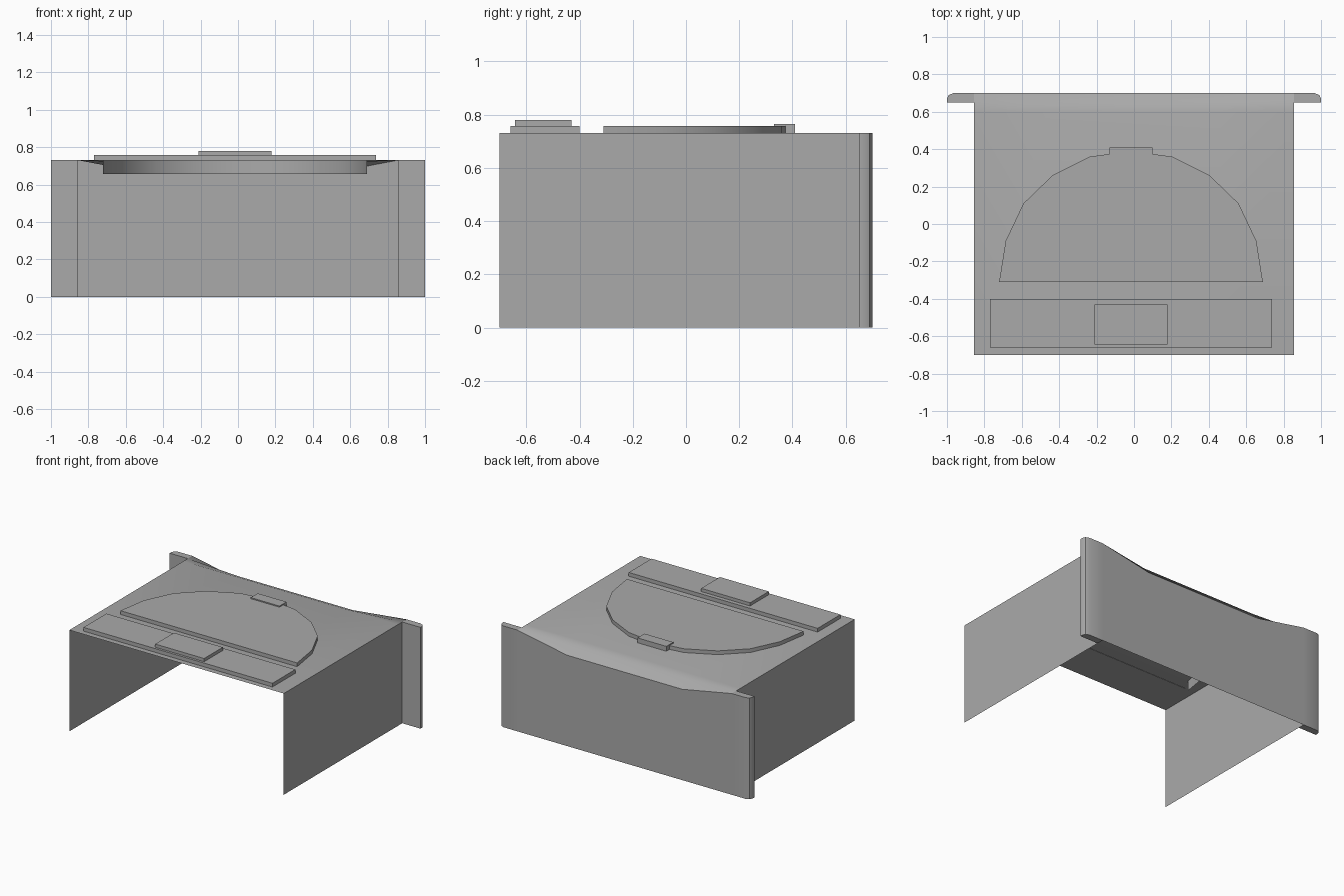
import bpy, bmesh
from math import radians

cube = bpy.data.objects.get("Cube")
if cube:
    bpy.data.objects.remove(cube)

grey = bpy.data.materials.new("plain_grey")
grey.use_nodes = True
colour = (0.4, 0.4, 0.4, 1)
grey.diffuse_color = colour
grey.node_tree.nodes["Principled BSDF"].inputs["Base Color"].default_value = colour

HALF, FRONT, BACK, TOP = 0.855, -0.70, 0.70, 0.73
RAISED = 0.757


def finish(name, bm, angle=30):
    mesh = bpy.data.meshes.new(name)
    bm.to_mesh(mesh)
    bm.free()
    obj = bpy.data.objects.new(name, mesh)
    bpy.context.collection.objects.link(obj)
    mesh.materials.append(grey)
    bpy.ops.object.select_all(action='DESELECT')
    obj.select_set(True)
    bpy.context.view_layer.objects.active = obj
    bpy.ops.object.shade_smooth_by_angle(angle=radians(angle))
    return obj


def sheet(name, rows):
    """Skin a grid of points with quads."""
    bm = bmesh.new()
    grid = [[bm.verts.new(p) for p in row] for row in rows]
    for a, b in zip(grid, grid[1:]):
        for i in range(len(a) - 1):
            bm.faces.new((a[i], a[i + 1], b[i + 1], b[i]))
    return finish(name, bm)


def prism(name, outline, z0, z1):
    """Extrude a plan outline from z0 to z1."""
    bm = bmesh.new()
    low = [bm.verts.new((x, y, z0)) for x, y in outline]
    high = [bm.verts.new((x, y, z1)) for x, y in outline]
    bm.faces.new(low[::-1])
    bm.faces.new(high)
    for i in range(len(low)):
        j = (i + 1) % len(low)
        bm.faces.new((low[i], low[j], high[j], high[i]))
    bmesh.ops.recalc_face_normals(bm, faces=bm.faces)
    return finish(name, bm)


def box(name, x0, x1, y0, y1, z0, z1):
    return prism(name, [(x0, y0), (x1, y0), (x1, y1), (x0, y1)], z0, z1)


# Top sheet rolling down into a dipped rear edge, then the back panel
columns = [(-HALF, 0), (-0.46, 1), (0.46, 1), (HALF, 0)]
roll = [(FRONT, 0), (0.60, 0), (0.65, 0.02), (BACK, 0.075)]
rows = [[(x, y, TOP - drop * w) for x, w in columns] for y, drop in roll]
sheet("top_sheet", rows)
sheet("back_panel", [rows[-1], [(x, BACK, 0) for x, w in columns]])

# Thin side panels and the rounded flanges at the back corners
flange = [(HALF, 0.65), (1, 0.65), (1, 0.67), (0.99, 0.69), (0.965, BACK), (HALF, BACK)]
for side, s in (("left", 1), ("right", -1)):
    ends = [FRONT, BACK][::s]
    sheet(side + "_side_panel", [[(s * HALF, y, z) for y in ends] for z in (0, TOP)])
    prism(side + "_flange", [(s * x, y) for x, y in flange], 0, TOP)

# Half-round raised plate with an arc skirt below the top
half_arc = [(0.705, -0.31), (0.67, -0.09), (0.575, 0.11), (0.42, 0.26), (0.22, 0.36)]
centre = -0.016
arc = [(centre + x, y) for x, y in half_arc] + [(centre, 0.39)]
arc += [(centre - x, y) for x, y in reversed(half_arc)]
prism("half_round_plate", arc, TOP - 0.002, RAISED)
sheet("arc_skirt", [[(x, y, z) for x, y in arc] for z in (0.655, TOP)])
box("rear_tab", -0.13, 0.10, 0.33, 0.41, TOP - 0.002, 0.765)

# Front bar with its raised centre block
box("front_bar", -0.77, 0.737, -0.66, -0.40, TOP - 0.002, RAISED)
box("centre_block", -0.21, 0.18, -0.643, -0.43, RAISED - 0.002, 0.78)
